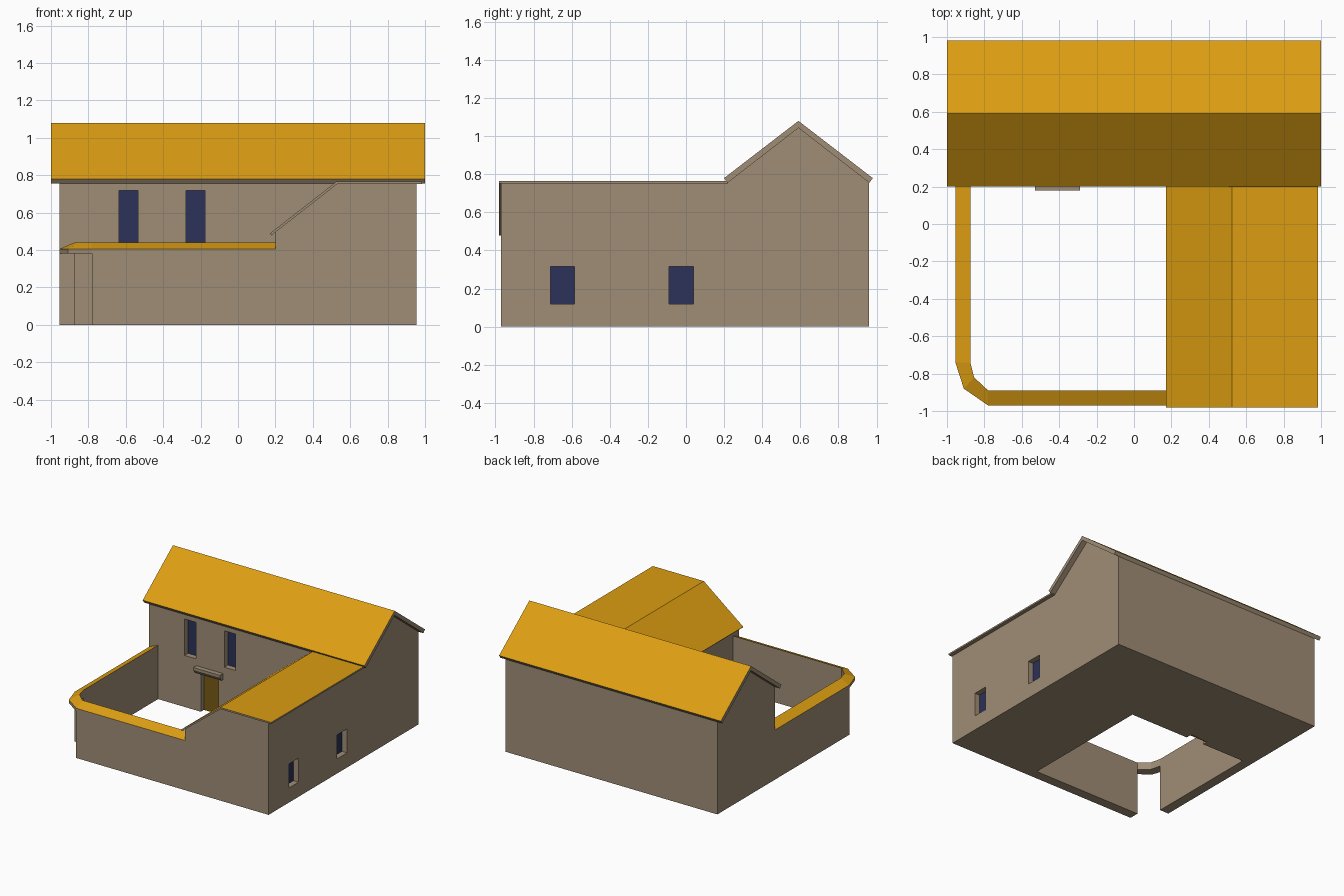
import bpy, bmesh

if "Cube" in bpy.data.objects:
    bpy.data.objects.remove(bpy.data.objects["Cube"])


def material(name, rgb):
    m = bpy.data.materials.new(name)
    m.diffuse_color = (*rgb, 1)
    m.use_nodes = True
    m.node_tree.nodes["Principled BSDF"].inputs["Base Color"].default_value = m.diffuse_color
    return m


PLASTER = material("plaster", (0.35, 0.27, 0.18))
GOLD = material("roof_tile", (0.72, 0.34, 0.006))
GLASS = material("dark_glass", (0.025, 0.032, 0.10))
WOOD = material("door_wood", (0.19, 0.10, 0.008))


def loft(name, rings, mat, top=None):
    """Bridge closed rings of points, cap the ends, colour upward faces with top."""
    bm = bmesh.new()
    vs = [[bm.verts.new(p) for p in r] for r in rings]
    n = len(rings[0])
    for a, b in zip(vs, vs[1:]):
        for i in range(n):
            j = (i + 1) % n
            bm.faces.new((a[i], a[j], b[j], b[i]))
    bm.faces.new(vs[0])
    bm.faces.new(vs[-1])
    bmesh.ops.recalc_face_normals(bm, faces=bm.faces)
    bm.normal_update()
    if top:
        for f in bm.faces:
            f.material_index = int(f.normal.z > 0.3)
    me = bpy.data.meshes.new(name)
    bm.to_mesh(me)
    bm.free()
    me.materials.append(mat)
    if top:
        me.materials.append(top)
    ob = bpy.data.objects.new(name, me)
    bpy.context.collection.objects.link(ob)
    return ob


def prism(name, axis, pts, lo, hi, mat=PLASTER, top=None):
    place = {"x": lambda p, t: (t, p[0], p[1]),
             "y": lambda p, t: (p[0], t, p[1]),
             "z": lambda p, t: (p[0], p[1], t)}[axis]
    return loft(name, [[place(p, t) for p in pts] for t in (lo, hi)], mat, top)


def box(name, x, y, z, mat=PLASTER):
    return prism(name, "z", [(x[0], y[0]), (x[1], y[0]), (x[1], y[1]), (x[0], y[1])], *z, mat)


def cut(target, x, y, z):
    """Carve a box-shaped recess into target."""
    c = box("cutter", x, y, z)
    c.hide_render = True
    mod = target.modifiers.new("recess", "BOOLEAN")
    mod.operation, mod.solver, mod.object = "DIFFERENCE", "EXACT", c
    dg = bpy.context.evaluated_depsgraph_get()
    me = bpy.data.meshes.new_from_object(target.evaluated_get(dg))
    target.modifiers.clear()
    target.data = me
    bpy.data.objects.remove(c)


D = 0.05  # recess depth

# Main house and its gable roof
house = prism("main_house", "x", [(0.22, 0), (0.96, 0), (0.96, 0.76), (0.59, 1.045), (0.22, 0.76)],
              -0.955, 0.955)
prism("main_roof", "x", [(0.2, 0.78), (0.59, 1.08), (0.98, 0.78), (0.962, 0.755),
                         (0.59, 1.043), (0.218, 0.755)], -1, 1, PLASTER, GOLD)

# Side wing with part sloping, part flat roof
wing = prism("side_wing", "y", [(0.2, 0), (0.955, 0), (0.955, 0.755), (0.53, 0.755), (0.2, 0.497)],
             -0.97, 0.22)
prism("wing_roof", "y", [(0.17, 0.488), (0.525, 0.765), (0.985, 0.765), (0.985, 0.752),
                         (0.53, 0.752), (0.178, 0.478)], -0.98, 0.22, PLASTER, GOLD)

# Tall windows and door on the courtyard front
for i, x in enumerate([(-0.635, -0.535), (-0.277, -0.177)]):
    cut(house, x, (0.1, 0.22 + D), (0.42, 0.717))
    box(f"front_window_{i}", x, (0.22 + D - 0.005, 0.22 + D + 0.01), (0.42, 0.717), GLASS)
cut(house, (-0.49, -0.33), (0.1, 0.22 + D), (-0.1, 0.32))
box("door", (-0.49, -0.33), (0.22 + D - 0.01, 0.22 + D + 0.01), (0, 0.32), WOOD)
prism("door_canopy", "x", [(0.22, 0.365), (0.18, 0.365), (0.18, 0.345), (0.2, 0.315), (0.22, 0.315)],
      -0.53, -0.29)

# Small windows on the right side
for i, y in enumerate([(-0.71, -0.585), (-0.09, 0.04)]):
    cut(wing, (0.955 - D, 1.1), y, (0.12, 0.315))
    box(f"side_window_{i}", (0.955 - D - 0.01, 0.955 - D + 0.005), y, (0.12, 0.315), GLASS)

# Courtyard walls, with a lintel over the corner gateway
box("left_yard_wall", (-0.955, -0.875), (-0.74, 0.22), (0, 0.405))
box("front_yard_wall", (-0.78, 0.2), (-0.97, -0.89), (0, 0.405))
outer = [(-0.955, 0.22), (-0.955, -0.74), (-0.91, -0.88), (-0.78, -0.97), (0.2, -0.97)]
inner = [(-0.875, 0.22), (-0.875, -0.74), (-0.855, -0.82), (-0.78, -0.89), (0.2, -0.89)]
prism("gate_lintel", "z", outer[1:4] + inner[3:0:-1], 0.38, 0.405)

# Sloped coping along the yard walls
loft("wall_coping", [[(*o, 0.405), (*i, 0.44), (*i, 0.405)] for o, i in zip(outer, inner)],
     PLASTER, GOLD)
